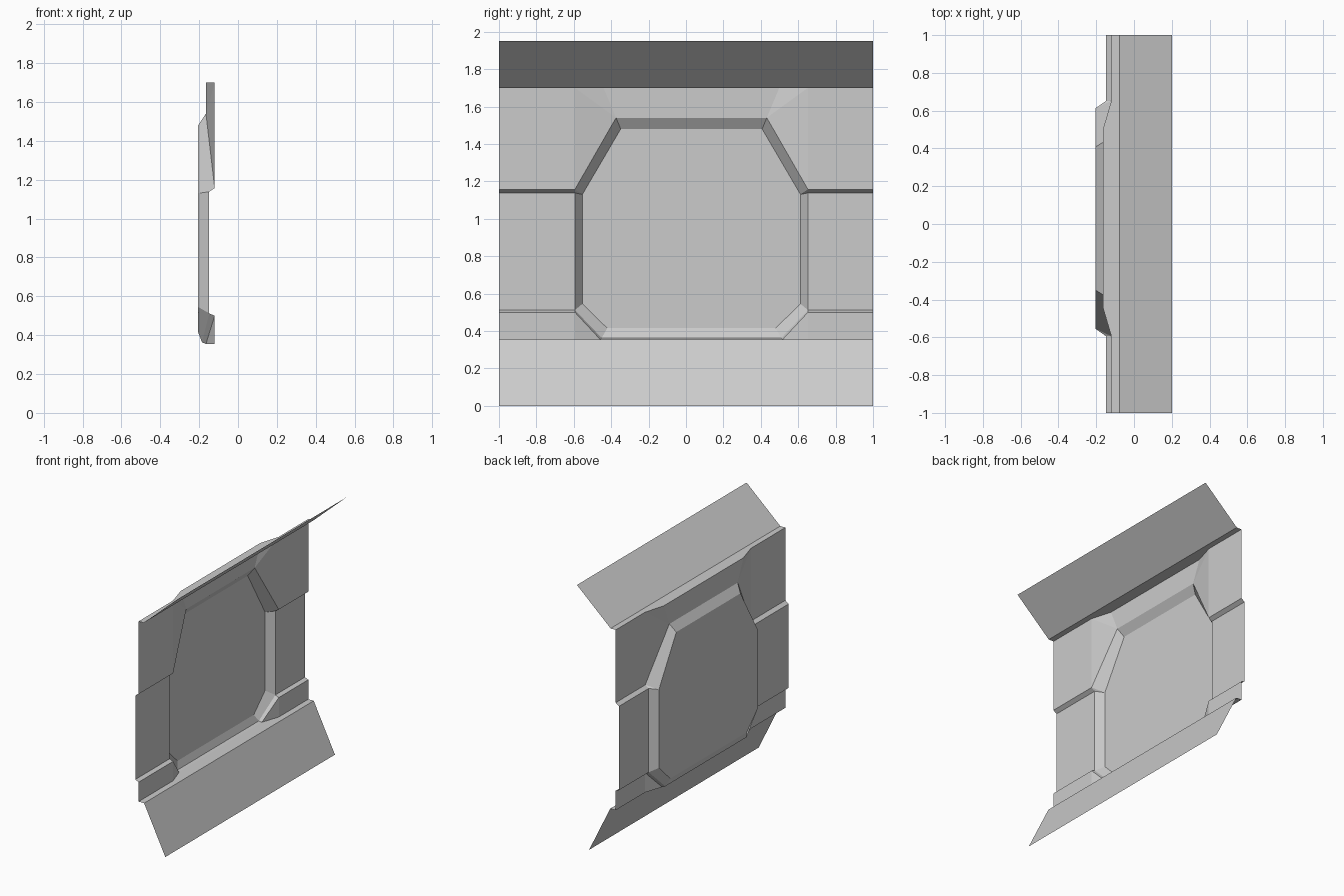
import bpy
from mathutils import Vector

if "Cube" in bpy.data.objects:
    bpy.data.objects.remove(bpy.data.objects["Cube"])

CY = 0.029           # the recess sits slightly off centre
ROOM = Vector((3, 0, 1))   # every face looks towards this point

# Named profile points: (x, offset from recess centre, z); None = outer end of the panel
P = {
    # straight outer ends
    "end_tip":    (0.20, None, 1.95), "end_bend":  (-0.078, None, 1.70),
    "end_top":    (-0.12, None, 1.70), "end_s1":   (-0.12, None, 1.157),
    "end_s2":     (-0.148, None, 1.138), "end_s3": (-0.148, None, 0.512),
    "end_s4":     (-0.12, None, 0.50), "end_low":  (-0.12, None, 0.355),
    "end_bend2":  (-0.075, None, 0.355), "end_toe": (0.10, None, 0.0),
    # wall points around the recess
    "kink":       (-0.12, 0.623, 1.70), "top":     (-0.165, 0.47, 1.70),
    "rim_top":    (-0.165, 0.403, 1.54), "rim_s1": (-0.12, 0.623, 1.157),
    "rim_s2":     (-0.148, 0.623, 1.138), "rim_s3": (-0.148, 0.623, 0.512),
    "rim_s4":     (-0.12, 0.623, 0.50), "kink_low": (-0.12, 0.623, 0.355),
    "rim_low":    (-0.165, 0.488, 0.355), "rim_low2": (-0.185, 0.480, 0.363),
    # recessed octagon
    "in_top":     (-0.205, 0.378, 1.48), "in_up":  (-0.205, 0.583, 1.13),
    "in_down":    (-0.205, 0.583, 0.545), "in_low": (-0.205, 0.450, 0.415),
}


def pt(name, s):
    x, off, z = P[name]
    return Vector((x, s if off is None else CY + s * off, z))


def sheet(name, sides=(), spans=(), whole=()):
    """sides: faces repeated left/right; spans: chains bridged left to right;
    whole: one polygon made of both mirrored chains."""
    polys = [[pt(n, s) for n in f.split()] for f in sides for s in (1, -1)]
    for f in list(spans) + list(whole):
        names = f.split()
        polys.append([pt(n, 1) for n in names] + [pt(n, -1) for n in reversed(names)])
    verts, index, faces = [], {}, []
    for poly in polys:
        nrm = Vector()
        for a, b in zip(poly, poly[1:] + poly[:1]):
            nrm += a.cross(b)
        centre = sum(poly, Vector()) / len(poly)
        if nrm.dot(ROOM - centre) < 0:
            poly.reverse()
        face = []
        for v in poly:
            key = tuple(round(c, 4) for c in v)
            if key not in index:
                index[key] = len(verts)
                verts.append(key)
            face.append(index[key])
        faces.append(face)
    mesh = bpy.data.meshes.new(name)
    mesh.from_pydata(verts, [], faces)
    mesh.update()
    ob = bpy.data.objects.new(name, mesh)
    bpy.context.collection.objects.link(ob)
    return ob


# Sloping flanges at the top and bottom
sheet("top_flange", spans=["end_tip end_bend"])
sheet("bottom_flange", spans=["end_bend2 end_toe"])

# Horizontal ledges joining flanges to the wall, deeper in the middle
sheet("top_ledge", whole=["end_bend end_top kink top"])
sheet("bottom_ledge", whole=["end_bend2 end_low kink_low rim_low"])

# Stepped wall around the recess
sheet("stepped_wall",
      sides=["end_top kink rim_s1 end_s1",
             "kink top rim_top", "kink rim_top rim_s1",
             "end_s1 rim_s1 rim_s2 end_s2",
             "end_s2 rim_s2 rim_s3 end_s3",
             "end_s3 rim_s3 rim_s4 end_s4",
             "end_s4 rim_s4 kink_low end_low",
             "rim_s4 rim_low kink_low"],
      spans=["top rim_top"])

# Bevelled rim of the recess
sheet("recess_rim",
      sides=["rim_top in_top in_up rim_s1",
             "rim_s1 in_up rim_s2",
             "rim_s2 in_up in_down rim_s3",
             "rim_s3 in_down in_low rim_low2",
             "rim_s4 rim_s3 rim_low2 rim_low"],
      spans=["rim_top in_top", "in_low rim_low2", "rim_low2 rim_low"])

# Flat octagonal back of the recess
sheet("recess_panel", whole=["in_top in_up in_down in_low"])
